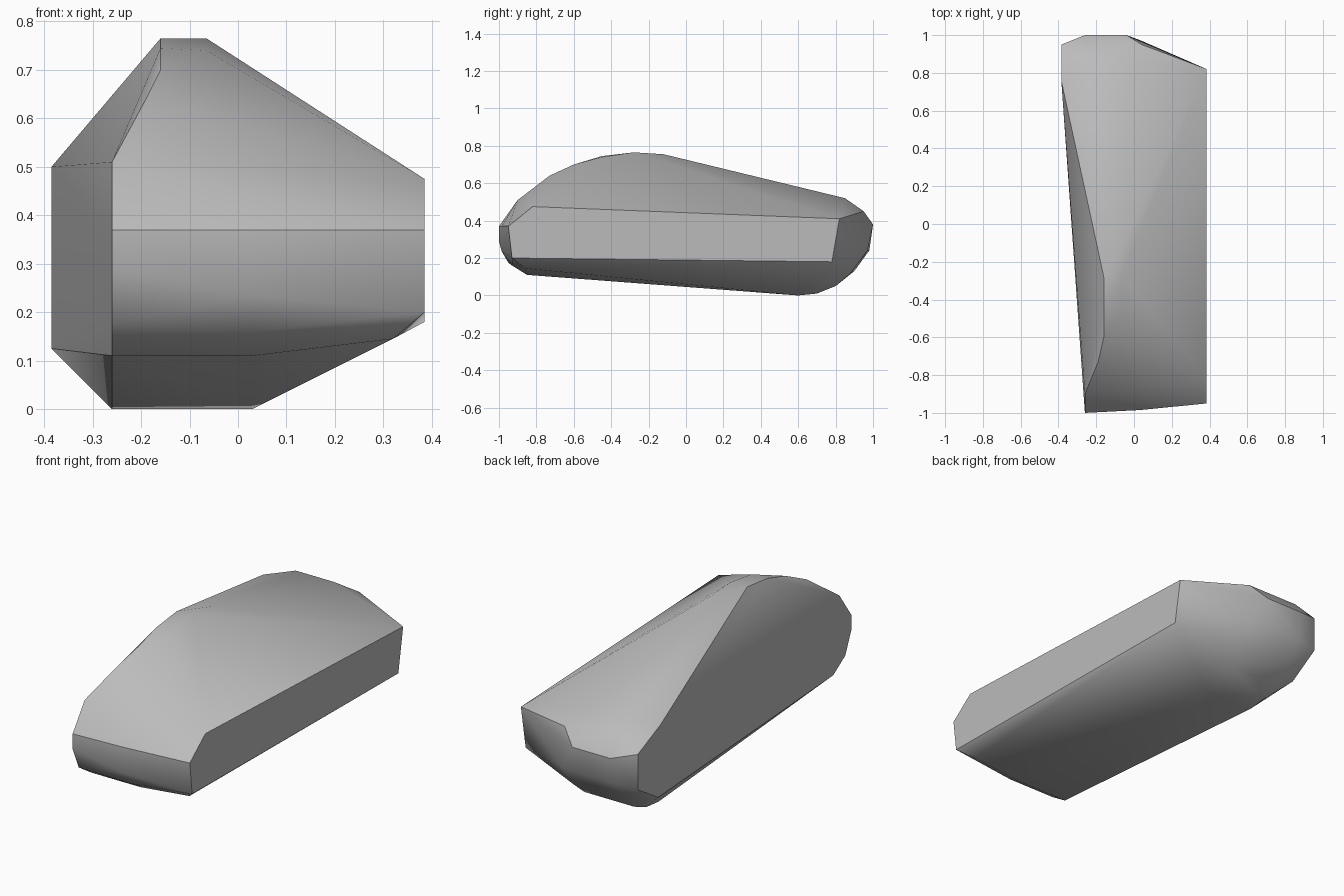
import bpy
import bmesh
from math import radians

cube = bpy.data.objects.get("Cube")
if cube:
    bpy.data.objects.remove(cube, do_unlink=True)


def make_material(name, colour):
    material = bpy.data.materials.new(name)
    material.use_nodes = True
    material.diffuse_color = colour
    shader = material.node_tree.nodes["Principled BSDF"]
    shader.inputs["Base Color"].default_value = colour
    return material


def section(x, profile):
    """Place a side profile of (y, z) points at one width station."""
    return [(x, y, z) for y, z in profile]


def hull_object(name, points, material):
    """Wrap a set of points in a closed convex shell."""
    mesh = bpy.data.meshes.new(name)
    bm = bmesh.new()
    for point in points:
        bm.verts.new(point)
    result = bmesh.ops.convex_hull(bm, input=bm.verts)
    loose = {v for v in result["geom_interior"] + result["geom_unused"]
             if isinstance(v, bmesh.types.BMVert)}
    bmesh.ops.delete(bm, geom=list(loose), context="VERTS")
    bmesh.ops.dissolve_limit(bm, angle_limit=radians(1),
                             verts=bm.verts, edges=bm.edges)
    bmesh.ops.recalc_face_normals(bm, faces=bm.faces)
    bm.to_mesh(mesh)
    bm.free()
    mesh.materials.append(material)
    obj = bpy.data.objects.new(name, mesh)
    bpy.context.collection.objects.link(obj)
    return obj


# Rounded ends of the body, shared by the inner stations
front_end = [(-.85, .11), (-.95, .175), (-1, .29), (-1, .37)]
front_end_inner = [(-.85, .11), (-.93, .16), (-.985, .235), (-.985, .37)]
back_end = [(.85, .52), (.95, .45), (1, .38), (.98, .24),
            (.9, .13), (.8, .05), (.7, .01), (.6, 0)]

points = []
# Flat narrow side
points += section(.385, [(-.95, .37), (-.82, .475), (.82, .41),
                         (.78, .18), (-.93, .2)])
points += section(.32, [(-.86, .145)])
# Body between the two sides
points += section(.03, front_end_inner + back_end[-3:])
points += section(.04, [(.95, .45), (.97, .24), (.88, .12)])
points += section(-.04, back_end[:3])
points += section(-.26, front_end + [(-.9, .51)] + back_end)
# Flat tall side, leaning outward to the back
points += section(-.385, [(.76, .5), (.95, .415), (.95, .23), (.78, .125)])
# Crown
points += section(-.19, [(-.73, .64)])
points += section(-.16, [(-.6, .7), (-.45, .745), (-.28, .765)])
points += section(-.065, [(-.45, .74), (-.28, .765), (-.12, .755)])

stone_grey = make_material("stone grey", (.5, .5, .5, 1))
body = hull_object("stone_body", points, stone_grey)

# Soft shading across the rounded ends, crisp at the flat sides
bpy.ops.object.select_all(action="DESELECT")
body.select_set(True)
bpy.context.view_layer.objects.active = body
bpy.ops.object.shade_smooth_by_angle(angle=radians(30))
